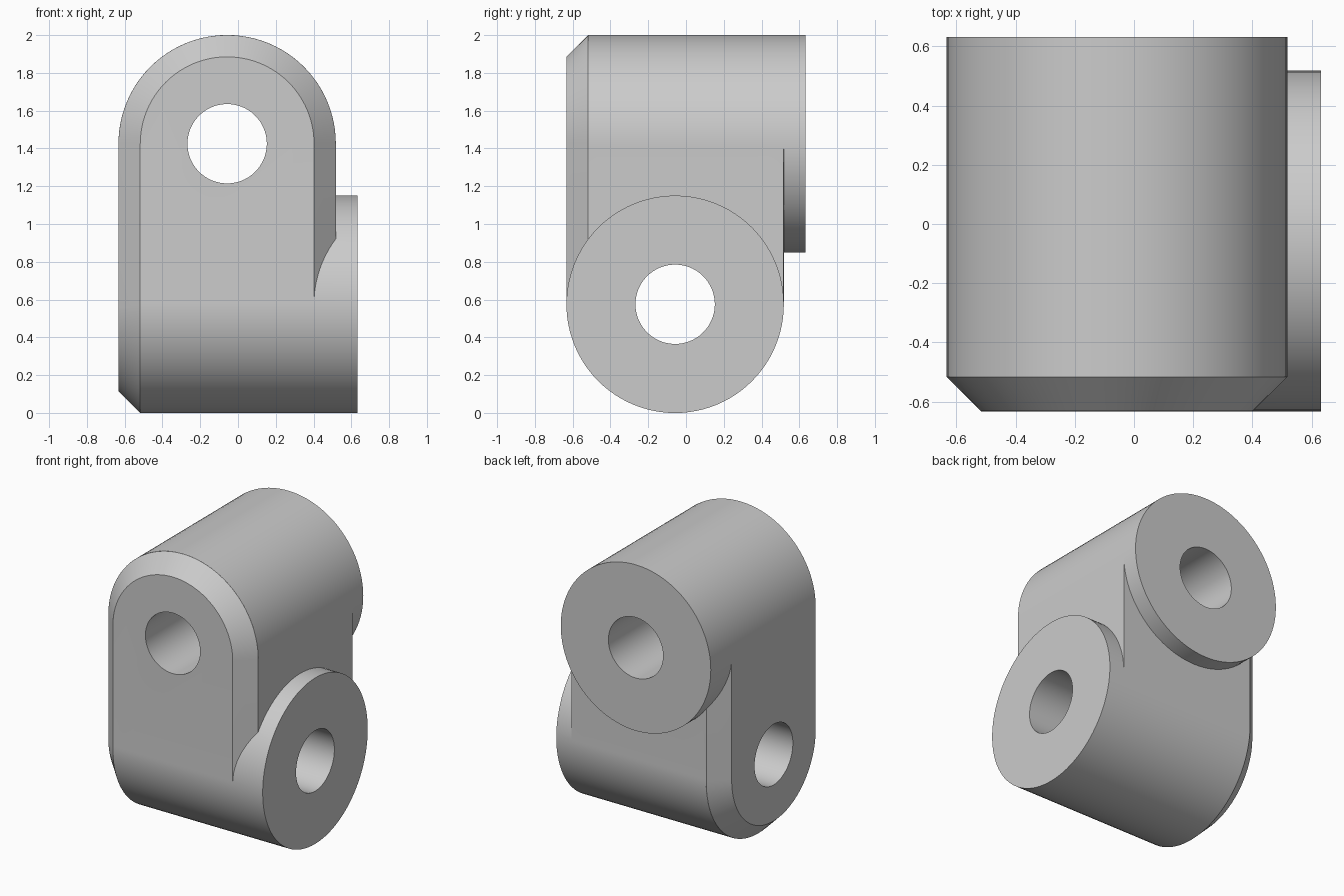
import bpy, bmesh
from math import pi, cos, sin
from mathutils import Matrix, Vector

cube = bpy.data.objects.get("Cube")
if cube:
    bpy.data.objects.remove(cube, do_unlink=True)

SEG = 96            # segments in a full circle
R = 0.575           # radius of each rounded lobe
BORE = 0.21         # radius of the pin holes
OFF = -0.0575       # sideways offset of the lobe axes
HALF = 0.6325       # half of the overall width
TOP_Z = 1.425       # height of the upper axis
CHAMFER = 0.115
EPS = 0.0005        # keeps tangent surfaces from coinciding

# Half turn about the x = y diagonal at mid height: upper lobe becomes lower lobe
TURN = (Matrix.Translation((0, 0, 1))
        @ Matrix.Rotation(pi, 4, Vector((1, 1, 0)))
        @ Matrix.Translation((0, 0, -1)))

grey = bpy.data.materials.new("Light grey")
grey.use_nodes = True
colour = (0.6, 0.6, 0.6, 1)
grey.diffuse_color = colour
grey.node_tree.nodes["Principled BSDF"].inputs["Base Color"].default_value = colour


def circle(r):
    return [(OFF + r * cos(2 * pi * i / SEG), TOP_Z + r * sin(2 * pi * i / SEG))
            for i in range(SEG)]


def arch(r):
    """Round top with straight legs running down past the base."""
    return circle(r)[:SEG // 2 + 1] + [(OFF - r, -0.5), (OFF + r, -0.5)]


def loft(name, sections, turned=False):
    """Skin a solid through outlines placed along y."""
    bm = bmesh.new()
    rings = [[bm.verts.new((x, y, z)) for x, z in outline] for y, outline in sections]
    for a, b in zip(rings, rings[1:]):
        for i in range(len(a)):
            j = (i + 1) % len(a)
            bm.faces.new((a[i], a[j], b[j], b[i]))
    bm.faces.new(rings[0])
    bm.faces.new(rings[-1])
    if turned:
        bm.transform(TURN)
    bmesh.ops.recalc_face_normals(bm, faces=bm.faces[:])
    mesh = bpy.data.meshes.new(name)
    bm.to_mesh(mesh)
    bm.free()
    mesh.materials.append(grey)
    obj = bpy.data.objects.new(name, mesh)
    bpy.context.collection.objects.link(obj)
    return obj


def arch_block(name, chamfer, turned=False):
    """Arched block with a 45 degree front bevel, left overlong at both ends."""
    extra = 0.1
    return loft(name, [(HALF + extra, arch(R)),
                       (-HALF + chamfer, arch(R)),
                       (-HALF - extra, arch(R - chamfer - extra))], turned)


def combine(target, tool, operation):
    mod = target.modifiers.new(operation.title(), 'BOOLEAN')
    mod.operation = operation
    mod.solver = 'EXACT'
    mod.object = tool
    bpy.context.view_layer.objects.active = target
    bpy.ops.object.modifier_apply(modifier=mod.name)
    bpy.data.objects.remove(tool, do_unlink=True)


# Core: two crossed arched blocks intersected
body = arch_block("crossed_joint_block", CHAMFER)
combine(body, arch_block("lower_block", CHAMFER - EPS, True), 'INTERSECT')

# Round barrels that stand proud at the back and the left side
for turned in (False, True):
    barrel = loft("barrel", [(-HALF + CHAMFER + EPS, circle(R + EPS)),
                             (HALF, circle(R + EPS))], turned)
    combine(body, barrel, 'UNION')

# Pin holes
for turned in (False, True):
    bore = loft("bore", [(-1, circle(BORE)), (1, circle(BORE))], turned)
    combine(body, bore, 'DIFFERENCE')

# Smooth round surfaces, keep the edges crisp
bpy.ops.object.select_all(action='DESELECT')
body.select_set(True)
bpy.context.view_layer.objects.active = body
bpy.ops.object.shade_smooth_by_angle(angle=pi / 12)
